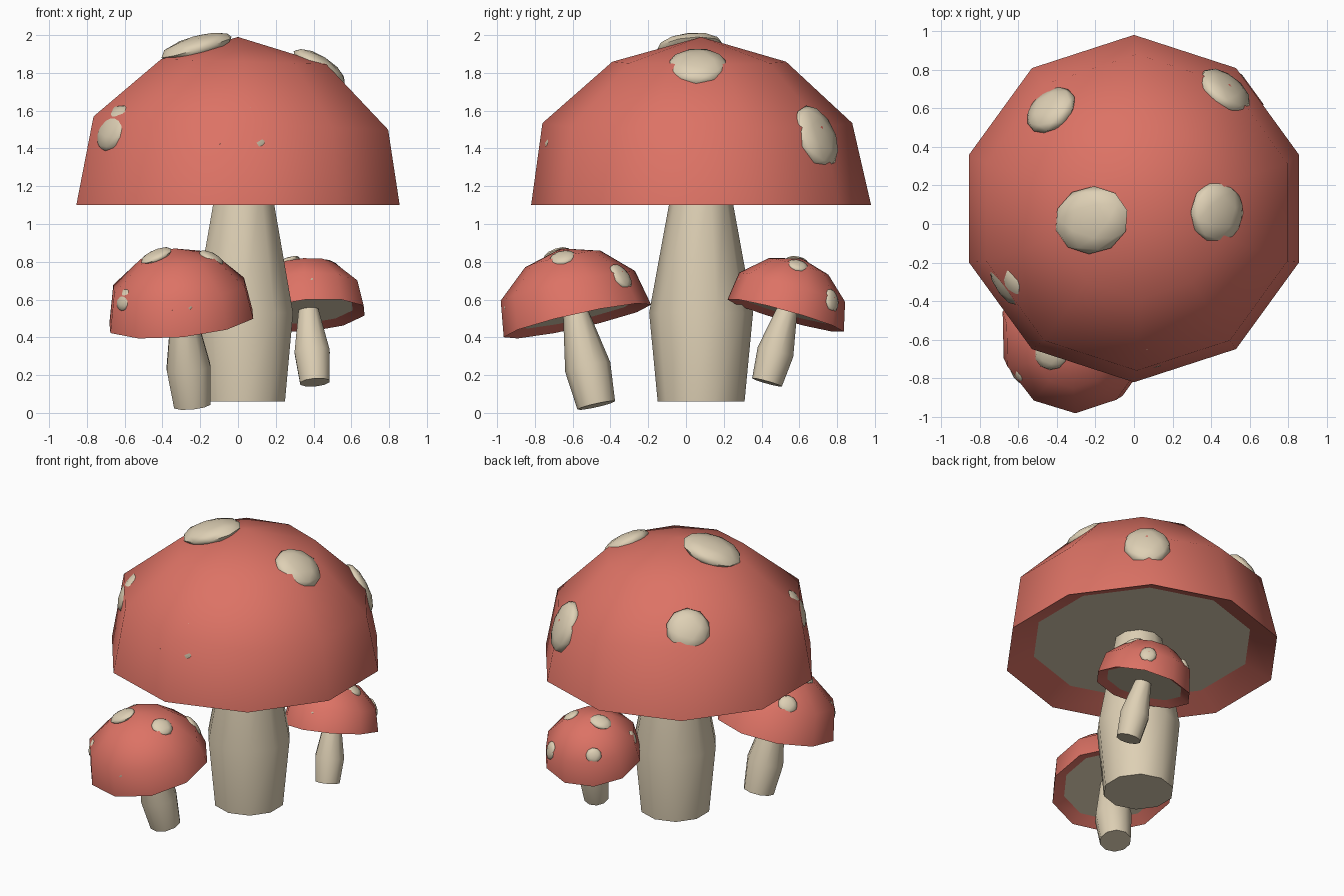
import bpy, bmesh
from math import radians, sin, cos, tau
from mathutils import Vector, Matrix, Euler

if "Cube" in bpy.data.objects:
    bpy.data.objects.remove(bpy.data.objects["Cube"])

SIDES = 10


def material(name, color):
    m = bpy.data.materials.new(name)
    m.diffuse_color = (*color, 1)
    m.use_nodes = True
    m.node_tree.nodes["Principled BSDF"].inputs["Base Color"].default_value = m.diffuse_color
    return m


RED = material("cap_red", (0.72, 0.17, 0.13))
CREAM = material("cream", (0.73, 0.63, 0.46))


def loft(name, rings, mat, cap_start=False, cap_end=False, apex=None):
    """Skin ten-sided rings (centre x, centre y, radius, z, slope of z along x)."""
    bm = bmesh.new()
    loops = []
    for cx, cy, r, z, slope in rings:
        loop = []
        for i in range(SIDES):
            a = tau * (0.25 + i / SIDES)
            x = cx + r * cos(a)
            loop.append(bm.verts.new((x, cy + r * sin(a), z + slope * x)))
        loops.append(loop)
    for lo, hi in zip(loops, loops[1:]):
        for i in range(SIDES):
            j = (i + 1) % SIDES
            bm.faces.new((lo[i], lo[j], hi[j], hi[i]))
    if cap_start:
        bm.faces.new(loops[0][::-1])
    if cap_end:
        bm.faces.new(loops[-1])
    if apex:
        top = bm.verts.new(apex)
        for i in range(SIDES):
            bm.faces.new((loops[-1][i], loops[-1][(i + 1) % SIDES], top))
    return finish(name, bm, mat)


def finish(name, bm, mat):
    me = bpy.data.meshes.new(name)
    bm.to_mesh(me)
    bm.free()
    me.materials.append(mat)
    return me


# All parts are relative to the centre of the cap rim
# Cap: inner lip, rim, shoulder, crown
cap = loft("cap", [(0, 0, 0.72, 0.08, 0), (0, 0, 0.90, 0, 0),
                   (0.015, -0.02, 0.82, 0.435, -0.045),
                   (0.03, -0.01, 0.46, 0.76, -0.03)], RED, apex=(0, 0, 0.89))
# Recessed underside
underside = loft("underside", [(0, 0, 0.72, 0.08, 0)], CREAM, cap_start=True)
# Stem, widest in the middle
stem = loft("stem", [(0.03, 0, 0.23, -1.04, 0), (0.03, 0, 0.275, -0.57, 0),
                     (0.03, 0, 0.155, 0.085, 0)], CREAM, cap_start=True, cap_end=True)

# Spots: flattened balls facing out of the cap (x, y, z, width, height)
SPOTS = [(0.02, -0.76, 0.385, 0.165, 0.155), (-0.22, -0.06, 0.835, 0.175, 0.20),
         (0.43, -0.02, 0.73, 0.165, 0.16), (-0.65, -0.37, 0.405, 0.15, 0.14),
         (-0.43, 0.51, 0.54, 0.145, 0.145), (0.47, 0.61, 0.36, 0.155, 0.18)]
bm = bmesh.new()
for x, y, z, w, h in SPOTS:
    p = Vector((x, y, z))
    out = p - Vector((0, 0, 0.05))
    rot = out.to_track_quat('Z', 'Y').to_matrix().to_4x4()
    bmesh.ops.create_icosphere(bm, subdivisions=2, radius=1, matrix=Matrix.Translation(p)
                               @ rot @ Matrix.Diagonal((w, h, 0.06, 1)))
spots = finish("spots", bm, CREAM)

# Three mushrooms: one large, two small tilted copies
MUSHROOMS = [("large", (0, 0.08, 1.1), (0, 0), 1.0),
             ("front_small", (-0.30, -0.575, 0.487), (12.5, -5.7), 0.444),
             ("back_small", (0.365, 0.5275, 0.515), (-15.5, -5), 0.355)]
for prefix, loc, (rx, ry), s in MUSHROOMS:
    for me in (cap, underside, stem, spots):
        ob = bpy.data.objects.new(f"{prefix}_{me.name}", me)
        bpy.context.collection.objects.link(ob)
        ob.location = loc
        ob.rotation_euler = Euler((radians(rx), radians(ry), 0))
        ob.scale = (s, s, s)
        if prefix == "large":
            bpy.ops.object.select_all(action='DESELECT')
            ob.select_set(True)
            bpy.context.view_layer.objects.active = ob
            bpy.ops.object.shade_smooth_by_angle(angle=radians(50))
